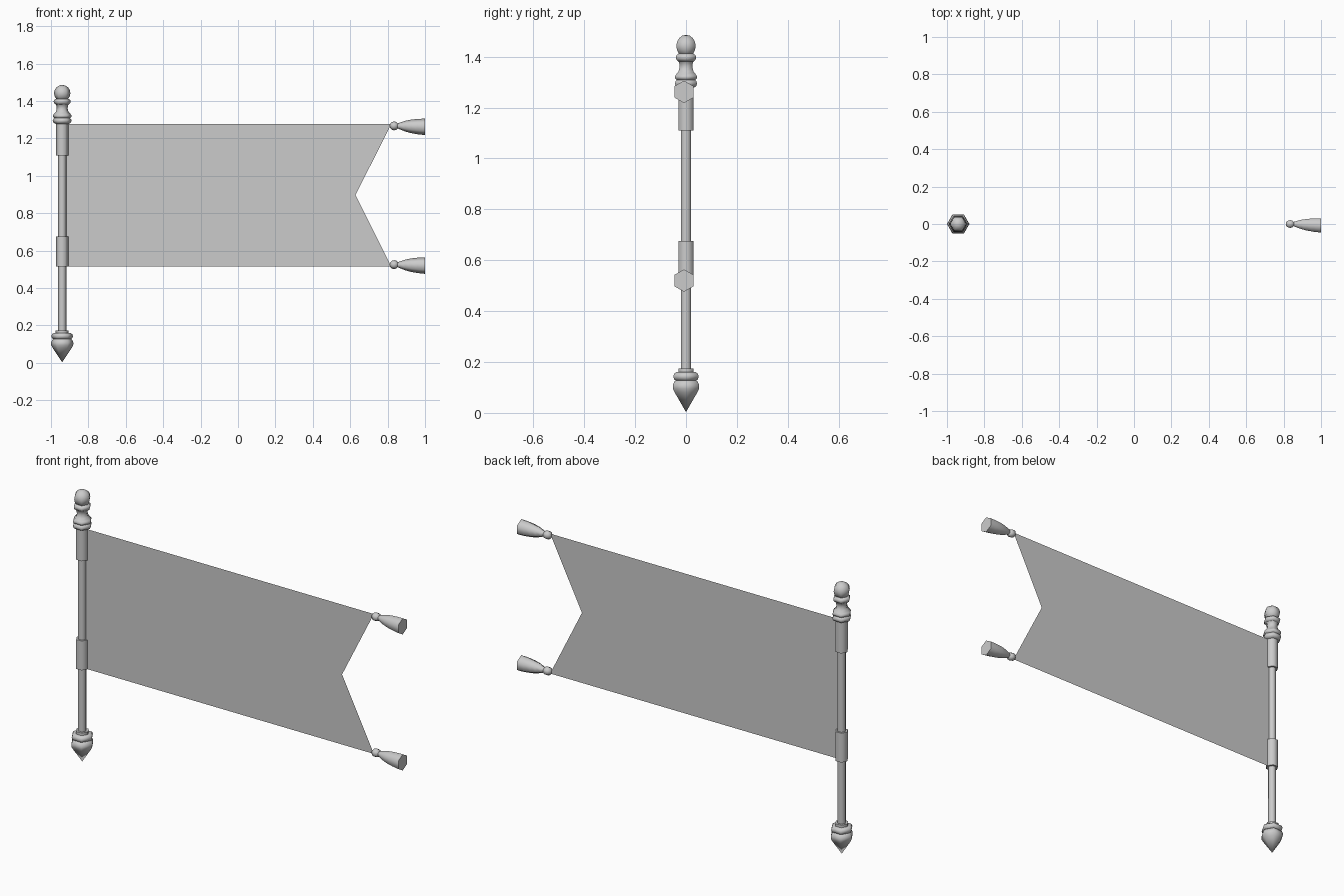
import bpy, bmesh, math
from mathutils import Vector

if "Cube" in bpy.data.objects:
    bpy.data.objects.remove(bpy.data.objects["Cube"])

SIDES = 6
POLE_X = -0.94


def lathe(name, profile, origin, axis="Z", end_shift=(0, 0)):
    """Revolve (radius, height) points into a six-sided solid; r = 0 makes a tip."""
    bm = bmesh.new()
    h0, h1 = profile[0][1], profile[-1][1]
    rings = []
    for r, h in profile:
        t = (h - h0) / (h1 - h0)
        ring = []
        for i in range(1 if r == 0 else SIDES):
            a = 2 * math.pi * i / SIDES
            u, v = r * math.cos(a), r * math.sin(a)
            if axis == "Z":
                co = (u, v, h)
            else:
                co = (h, -v + t * end_shift[0], u + t * end_shift[1])
            ring.append(bm.verts.new(Vector(origin) + Vector(co)))
        rings.append(ring)
    for a, b in zip(rings, rings[1:]):
        for i in range(SIDES):
            j = (i + 1) % SIDES
            quad = [a[i % len(a)], a[j % len(a)], b[j % len(b)], b[i % len(b)]]
            bm.faces.new(list(dict.fromkeys(quad)))
    for ring in (rings[0], rings[-1]):
        if len(ring) > 1:
            bm.faces.new(ring)
    bmesh.ops.recalc_face_normals(bm, faces=bm.faces)
    return finish(name, bm, True)


def finish(name, bm, smooth=False):
    me = bpy.data.meshes.new(name)
    bm.to_mesh(me)
    bm.free()
    ob = bpy.data.objects.new(name, me)
    bpy.context.collection.objects.link(ob)
    if smooth:
        bpy.ops.object.select_all(action="DESELECT")
        ob.select_set(True)
        bpy.context.view_layer.objects.active = ob
        bpy.ops.object.shade_smooth_by_angle(angle=math.radians(62))
    return ob


def ball(r, centre, steps=6):
    """Half-circle profile, bottom to top."""
    pts = []
    for i in range(steps + 1):
        a = math.pi * i / steps
        pts.append((0 if i in (0, steps) else r * math.sin(a), centre - r * math.cos(a)))
    return pts


pole = (POLE_X, 0, 0)

# Shaft
lathe("pole", [(0.022, 0.15), (0.022, 1.30)], pole)

# Pointed foot with bead and collar
lathe("pole_foot", [(0, 0.003), (0.051, 0.08), (0.059, 0.095), (0.06, 0.108),
                    (0.054, 0.122), (0.044, 0.13)], pole)
lathe("foot_bead", [(0.044, 0.126), (0.054, 0.132), (0.058, 0.143),
                    (0.054, 0.154), (0.044, 0.16)], pole)
lathe("foot_collar", [(0.035, 0.155), (0.035, 0.174)], pole)

# Cloth sleeves around the pole
for name, z0, z1 in (("lower_sleeve", 0.515, 0.675), ("upper_sleeve", 1.11, 1.28)):
    lathe(name, [(0.033, z0), (0.033, z1)], pole)

# Turned finial
lathe("finial_base", [(0.035, 1.278), (0.046, 1.284), (0.051, 1.295), (0.046, 1.305),
                      (0.042, 1.309), (0.049, 1.315), (0.05, 1.322), (0.045, 1.33),
                      (0.034, 1.342), (0.029, 1.36), (0.031, 1.376), (0.037, 1.385)], pole)
lathe("finial_ring", [(0.035, 1.382), (0.043, 1.388), (0.046, 1.397),
                      (0.043, 1.406), (0.033, 1.412)], pole)
lathe("finial_ball", ball(0.044, 1.442, 8), pole)

# Swallow-tailed flag
bm = bmesh.new()
outline = [(-0.92, 0.515), (0.82, 0.515), (0.628, 0.897), (0.82, 1.278), (-0.92, 1.278)]
bm.faces.new([bm.verts.new((x, 0, z)) for x, z in outline])
finish("flag", bm)

# Tassels on the tail corners
for name, z in (("lower_tassel", 0.525), ("upper_tassel", 1.267)):
    lathe(name + "_knot", ball(0.024, 0.835), (0, 0, z), "X")
    lathe(name, [(0.012, 0.85), (0.019, 0.868), (0.029, 0.895), (0.036, 0.925),
                 (0.041, 0.96), (0.044, 1.0)], (0, 0, z), "X", (-0.008, -0.005))
